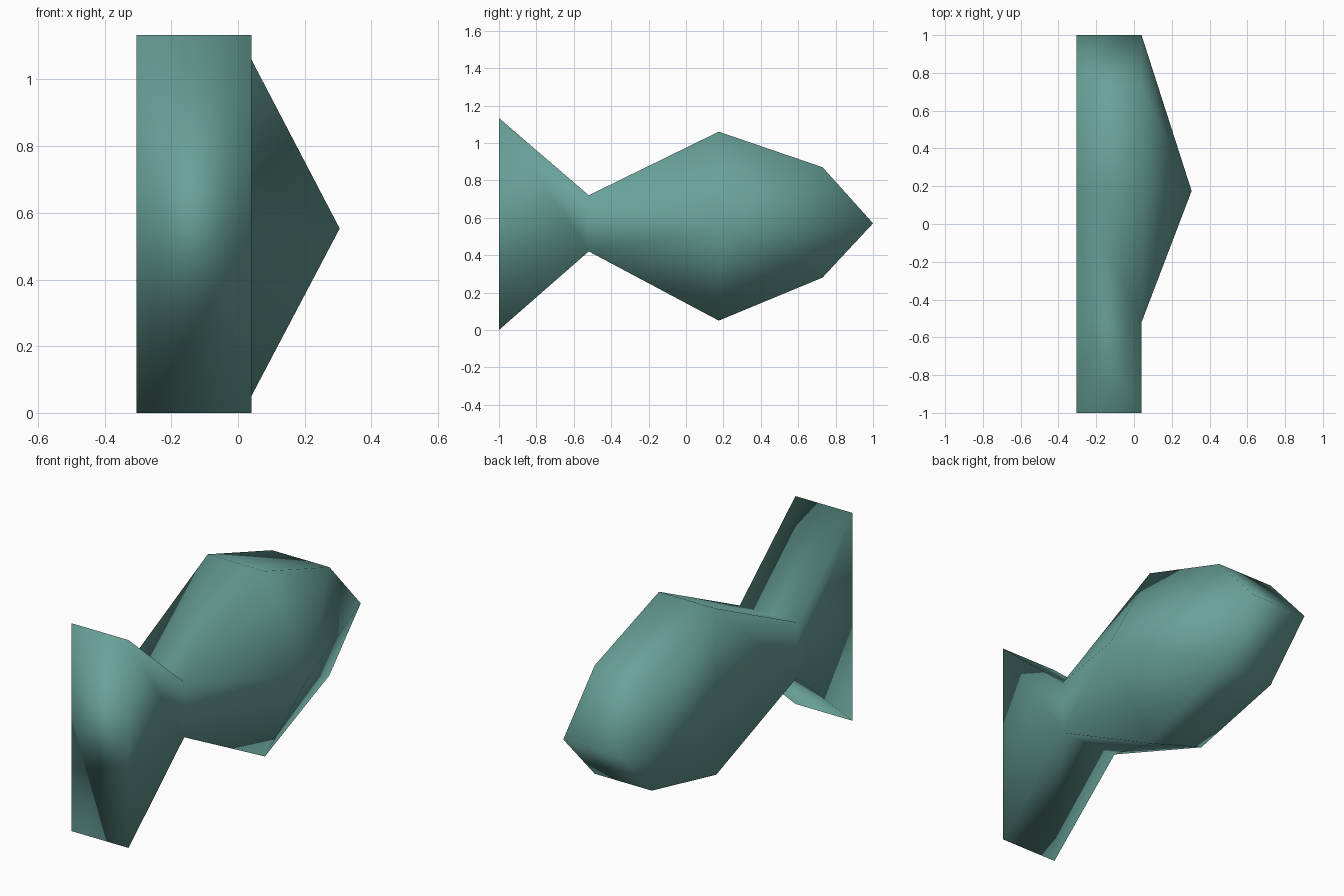
import bpy, bmesh

if "Cube" in bpy.data.objects:
    bpy.data.objects.remove(bpy.data.objects["Cube"])

# One flat teal colour
teal = bpy.data.materials.new("teal")
teal.diffuse_color = (0.14, 0.36, 0.32, 1)
teal.use_nodes = True
teal.node_tree.nodes["Principled BSDF"].inputs["Base Color"].default_value = teal.diffuse_color

LEFT, RIGHT, BULGE = -0.305, 0.04, 0.305

# Fish side outline (y, z), starting at the tail
outline = [(-1, 1.133), (-0.52, 0.72), (0.175, 1.06), (0.73, 0.87), (1, 0.57),
           (0.73, 0.28), (0.175, 0.05), (-0.52, 0.42), (-1, 0.0)]

bm = bmesh.new()
right = [bm.verts.new((RIGHT, y, z)) for y, z in outline]
left = [bm.verts.new((LEFT, y, z)) for y, z in outline]
left[6].co.z = 0.155          # belly is slightly raised on the left
n = len(outline)

# Rim all around the outline
for i in range(n):
    j = (i + 1) % n
    bm.faces.new((right[i], right[j], left[j], left[i]))

# Flat tail on both sides, flat body on the left
for ring in (left, right):
    bm.faces.new((ring[0], ring[1], ring[7], ring[8]))
bm.faces.new(left[1:8])

# Bulging body on the right: a fan to one raised point
tip = bm.verts.new((BULGE, 0.175, 0.553))
body = right[1:8]
for a, b in zip(body, body[1:] + body[:1]):
    bm.faces.new((a, b, tip))

bmesh.ops.recalc_face_normals(bm, faces=bm.faces[:])
for f in bm.faces:
    f.smooth = True

mesh = bpy.data.meshes.new("fish_body")
bm.to_mesh(mesh)
bm.free()
mesh.materials.append(teal)
fish = bpy.data.objects.new("fish_body", mesh)
bpy.context.collection.objects.link(fish)
